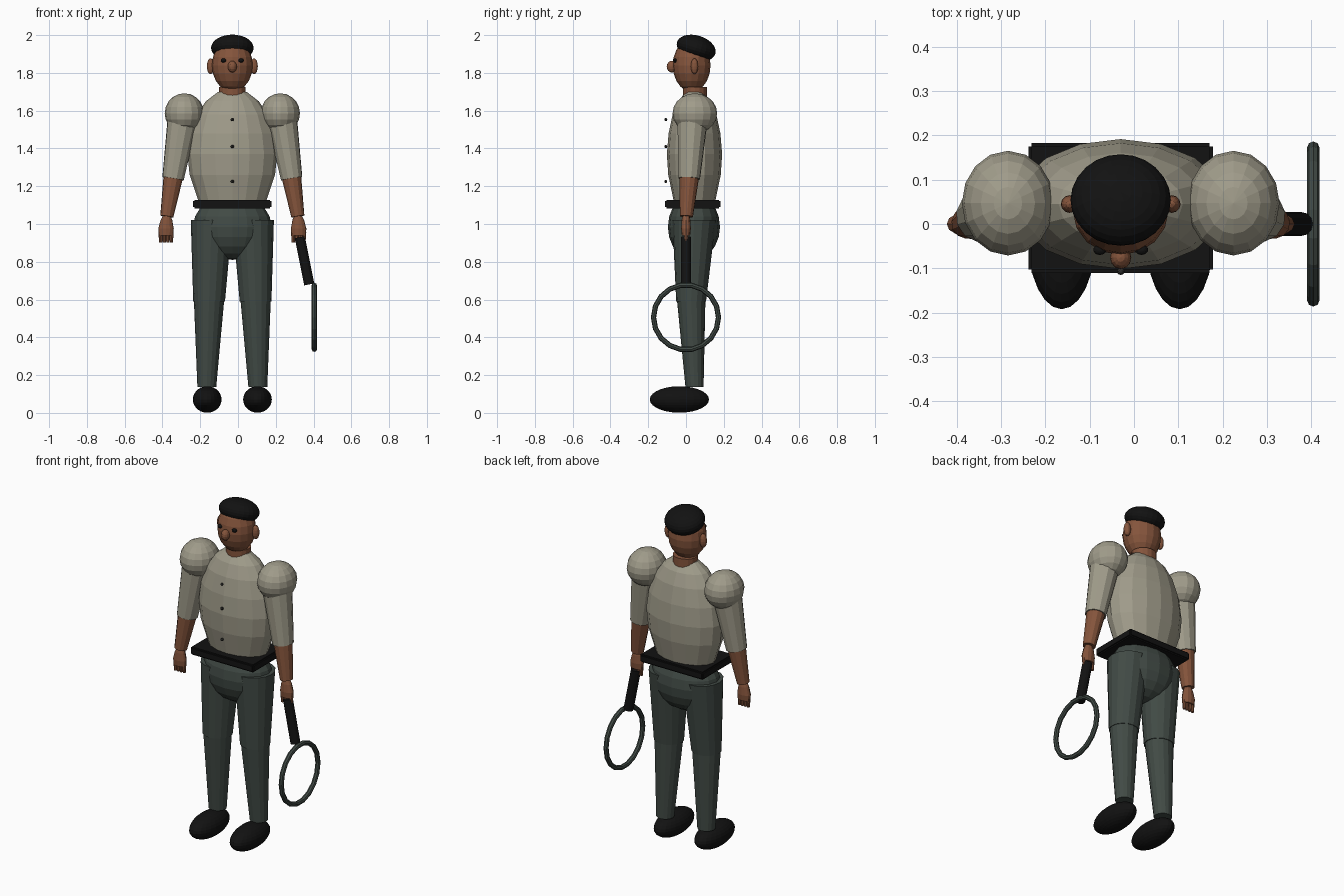
import bpy, bmesh, math
from mathutils import Vector, Matrix

if "Cube" in bpy.data.objects:
    bpy.data.objects.remove(bpy.data.objects["Cube"])

CX = -0.03  # body centre line


def colour(name, rgb):
    m = bpy.data.materials.new(name)
    m.diffuse_color = (*rgb, 1)
    m.use_nodes = True
    m.node_tree.nodes["Principled BSDF"].inputs["Base Color"].default_value = m.diffuse_color
    return m


SHIRT = colour("khaki_shirt", (0.35, 0.33, 0.255))
SKIN = colour("brown_skin", (0.235, 0.09, 0.045))
TROUSER = colour("dark_green_cloth", (0.053, 0.069, 0.06))
BLACK = colour("black", (0.006, 0.006, 0.006))
BUTTON = colour("dark_button", (0.03, 0.03, 0.028))


def finish(name, bm, mat):
    bmesh.ops.recalc_face_normals(bm, faces=bm.faces)
    me = bpy.data.meshes.new(name)
    bm.to_mesh(me)
    bm.free()
    ob = bpy.data.objects.new(name, me)
    bpy.context.collection.objects.link(ob)
    me.materials.append(mat)
    return ob


def ball(name, mat, c, r, seg=16, rings=10, tilt=0):
    bm = bmesh.new()
    bmesh.ops.create_uvsphere(bm, u_segments=seg, v_segments=rings, radius=1)
    m = Matrix.Translation(c) @ Matrix.Rotation(tilt, 4, 'X') @ Matrix.Diagonal((*r, 1))
    bm.transform(m)
    return finish(name, bm, mat)


def tube(name, mat, stations, seg=16):
    """Loft of horizontal ellipses; each station is (x, y, z, rx, ry)."""
    bm = bmesh.new()
    loops = []
    for x, y, z, rx, ry in stations:
        loops.append([bm.verts.new((x + rx * math.cos(2 * math.pi * i / seg),
                                    y + ry * math.sin(2 * math.pi * i / seg), z))
                      for i in range(seg)])
    for a, b in zip(loops, loops[1:]):
        for i in range(seg):
            j = (i + 1) % seg
            bm.faces.new((a[i], a[j], b[j], b[i]))
    bm.faces.new(loops[0])
    bm.faces.new(loops[-1])
    return finish(name, bm, mat)


def rod(name, mat, a, b, r1, r2, seg=12):
    a, b = Vector(a), Vector(b)
    bm = bmesh.new()
    bmesh.ops.create_cone(bm, cap_ends=True, segments=seg, radius1=r1, radius2=r2,
                          depth=(b - a).length)
    rot = (b - a).to_track_quat('Z', 'Y').to_matrix().to_4x4()
    bm.transform(Matrix.Translation((a + b) / 2) @ rot)
    return finish(name, bm, mat)


# Head
ball("head", SKIN, (CX, 0.03, 1.84), (0.108, 0.1, 0.14))
ball("hair", BLACK, (CX, 0.054, 1.932), (0.113, 0.106, 0.066), 24, 14, -0.3)
ball("nose", SKIN, (CX, -0.075, 1.833), (0.024, 0.027, 0.031), 12, 8)
tube("neck", SKIN, [(CX, 0.048, 1.66, 0.07, 0.064), (CX, 0.048, 1.725, 0.07, 0.064)])

# Torso with shirt buttons and belt
profile = [(1.08, 0.165), (1.16, 0.192), (1.26, 0.226), (1.37, 0.238), (1.48, 0.223),
           (1.58, 0.188), (1.65, 0.14), (1.70, 0.075)]
tube("shirt_torso", SHIRT, [(CX, 0.045, z, r, r * 0.615) for z, r in profile])
for z in (1.553, 1.41, 1.225):
    ball("button", BUTTON, (CX, -0.107, z), (0.009, 0.008, 0.009), 8, 6)

bm = bmesh.new()
bmesh.ops.create_cube(bm, size=1)
bm.transform(Matrix.Translation((CX, 0.036, 1.105)) @ Matrix.Diagonal((0.415, 0.292, 0.046, 1)))
bmesh.ops.bevel(bm, geom=bm.edges[:], offset=0.007, segments=2, affect='EDGES')
finish("belt", bm, BLACK)

# Hips
ball("hips", TROUSER, (CX, 0.042, 0.985), (0.208, 0.138, 0.175))

for s, side in ((-1, "left"), (1, "right")):
    def X(d):
        return CX + s * d

    # Face details
    ball(side + "_eye", BLACK, (X(0.047), -0.058, 1.866), (0.015, 0.012, 0.011), 10, 8)
    ball(side + "_ear", SKIN, (X(0.115), 0.045, 1.835), (0.02, 0.02, 0.042), 12, 8)

    # Legs and shoes
    tube(side + "_thigh", TROUSER, [(X(0.123), 0.027, 0.59, 0.084, 0.079),
                                    (X(0.11), 0.043, 1.02, 0.11, 0.115)])
    tube(side + "_shin", TROUSER, [(X(0.135), 0.045, 0.138, 0.05, 0.048),
                                   (X(0.123), 0.027, 0.61, 0.081, 0.076)])
    ball(side + "_shoe", BLACK, (X(0.133), -0.035, 0.071), (0.076, 0.157, 0.07), 24, 14)

    # Puffed sleeve, arm
    ball(side + "_shoulder", SHIRT, (X(0.254), 0.047, 1.586), (0.104, 0.118, 0.106))
    rod(side + "_sleeve", SHIRT, (X(0.262), 0.035, 1.56), (X(0.314), 0.017, 1.24), 0.082, 0.058)
    rod(side + "_forearm", SKIN, (X(0.311), 0.018, 1.26), (X(0.347), 0.002, 1.04), 0.053, 0.035)

    # Hand with four fingers
    tube(side + "_hand", SKIN, [(X(0.347), 0, 1.045, 0.02, 0.018), (X(0.349), 0, 1.02, 0.031, 0.023),
                                (X(0.351), 0, 0.975, 0.041, 0.026), (X(0.351), 0, 0.94, 0.038, 0.022)], 12)
    for i in range(4):
        d = 0.351 + (i - 1.5) * 0.019
        rod(side + "_finger", SKIN, (X(d), 0, 0.955), (X(d), 0, 0.902), 0.012, 0.008, 8)

# Hoop held in the right hand
rod("hoop_handle", BLACK, (0.327, 0, 0.93), (0.377, 0, 0.68), 0.027, 0.027, 12)
bm = bmesh.new()
n, k = 18, 8
ring = [[bm.verts.new((0.404 + 0.014 * math.sin(2 * math.pi * j / k),
                       (0.172 + 0.014 * math.cos(2 * math.pi * j / k)) * math.cos(2 * math.pi * i / n),
                       0.506 + (0.172 + 0.014 * math.cos(2 * math.pi * j / k)) * math.sin(2 * math.pi * i / n)))
         for j in range(k)] for i in range(n)]
for i in range(n):
    a, b = ring[i], ring[(i + 1) % n]
    for j in range(k):
        bm.faces.new((a[j], a[(j + 1) % k], b[(j + 1) % k], b[j]))
finish("hoop", bm, TROUSER)
